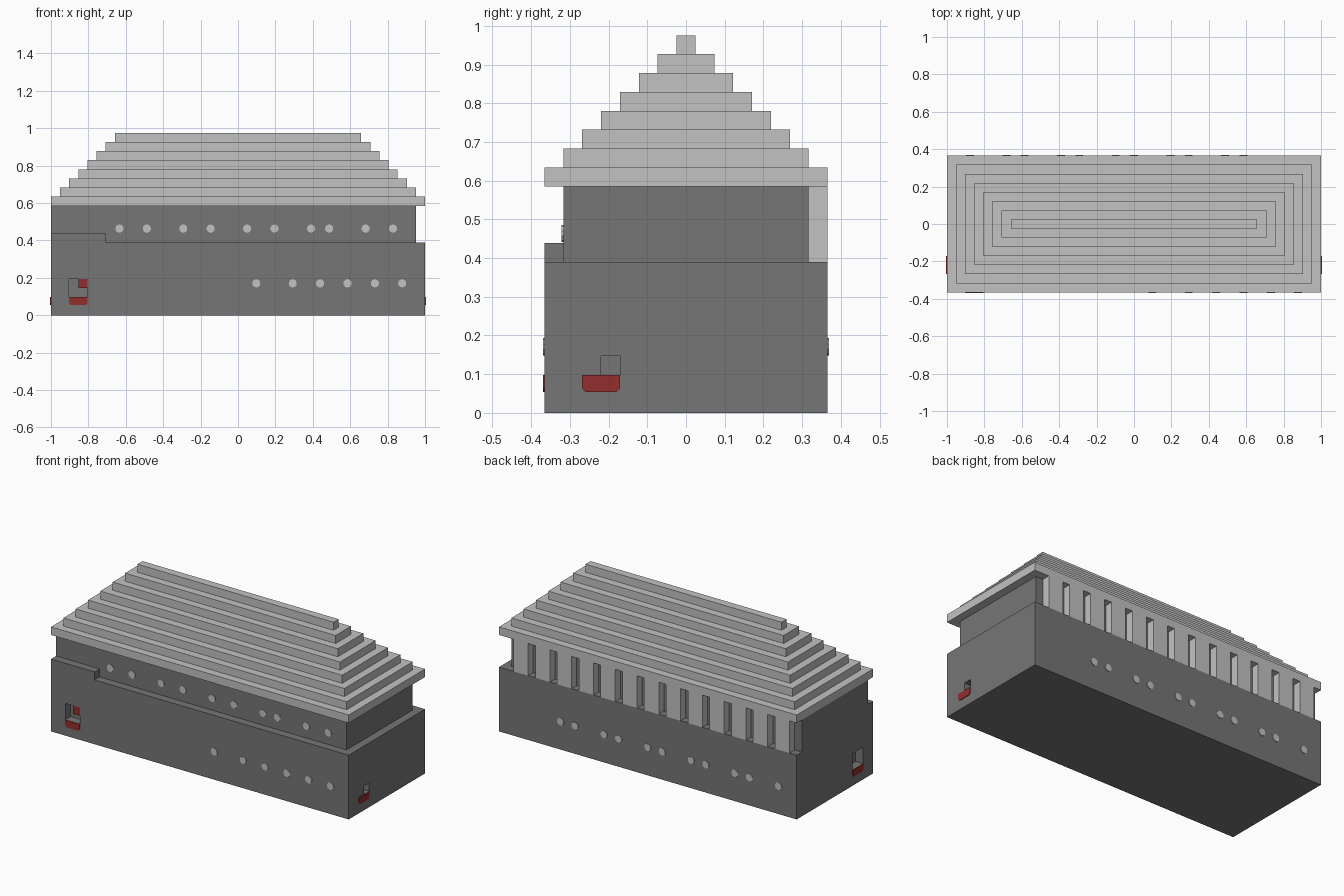
import bpy
import bmesh
from mathutils import Vector

if "Cube" in bpy.data.objects:
    bpy.data.objects.remove(bpy.data.objects["Cube"], do_unlink=True)

U = 2 / 41  # one building block; the hall is 41 blocks long


def material(name, rgb):
    m = bpy.data.materials.new(name)
    m.use_nodes = True
    m.diffuse_color = (*rgb, 1)
    m.node_tree.nodes["Principled BSDF"].inputs["Base Color"].default_value = (*rgb, 1)
    return m


light = material("light_stone", (0.54, 0.54, 0.54))
dark = material("dark_stone", (0.18, 0.18, 0.18))
red = material("red", (0.29, 0.026, 0.026))


def finish(name, bm, mat):
    bmesh.ops.recalc_face_normals(bm, faces=bm.faces)
    me = bpy.data.meshes.new(name)
    bm.to_mesh(me)
    bm.free()
    ob = bpy.data.objects.new(name, me)
    bpy.context.collection.objects.link(ob)
    if mat:
        me.materials.append(mat)
    return ob


def box(name, x, y, z, mat):
    """Box between block coordinates, each axis given as (low, high)."""
    bm = bmesh.new()
    bmesh.ops.create_cube(bm, size=1)
    for v in bm.verts:
        v.co = Vector([U * (r[0] if c < 0 else r[1]) for c, r in zip(v.co, (x, y, z))])
    return finish(name, bm, mat)


def plate(name, origin, right, normal, outline, mat, thick=0.004):
    """Thin wall plate from a 2D outline, in block units."""
    bm = bmesh.new()
    right, normal = Vector(right), Vector(normal)
    o = Vector(origin) * U
    verts = [bm.verts.new(o + right * a * U + Vector((0, 0, b * U))) for a, b in outline]
    face = bm.faces.new(verts)
    ext = bmesh.ops.extrude_face_region(bm, geom=[face])
    moved = [g for g in ext["geom"] if isinstance(g, bmesh.types.BMVert)]
    bmesh.ops.translate(bm, vec=normal * thick, verts=moved)
    return finish(name, bm, mat)


def stud(name, x, y, z, facing):
    bm = bmesh.new()
    bmesh.ops.create_circle(bm, cap_ends=True, segments=10, radius=0.46)
    outline = [(v.co.x, v.co.y) for v in bm.verts]
    bm.free()
    plate(name, (x, y, z), (1, 0, 0), (0, facing, 0), outline, light)


# Lower storey with recessed openings
base = box("lower_storey", (-20.5, 20.5), (-7.5, 7.5), (0, 8), dark)
openings = [
    ((-18.5, -16.5), (-8.5, -6.5), (2, 4)),
    ((19.5, 21.5), (-4.5, -3.5), (2, 3)),
    ((-21.5, -19.5), (-5.5, -3.5), (2, 4)),
]
for spans in openings:
    cutter = box("opening_cutter", *spans, None)
    cutter.hide_render = True
    mod = base.modifiers.new("opening", "BOOLEAN")
    mod.operation = "DIFFERENCE"
    mod.solver = "EXACT"
    mod.object = cutter
    bpy.context.view_layer.objects.active = base
    bpy.ops.object.modifier_apply(modifier=mod.name)
    bpy.data.objects.remove(cutter, do_unlink=True)

# Upper storey and raised front corner
box("upper_storey", (-20.5, 19.5), (-6.5, 6.5), (8, 12), dark)
box("front_parapet", (-20.5, -14.5), (-7.5, -6.5), (8, 9), dark)

# Rear colonnade
for i in range(13):
    x = 17.5 - 3 * i
    box(f"rear_column_{i + 1}", (x - 1, x + 1), (6.5, 7.5), (8, 12), light)

# Stepped roof
for i in range(8):
    hx, hy = 20.5 - i, 7.5 - i
    box(f"roof_step_{i + 1}", (-hx, hx), (-hy, hy), (12 + i, 13 + i), light)

# Round wall studs
for x in (-13, -10, -6, -3, 1, 4, 8, 10, 14, 17):
    stud("upper_front_stud", x, -6.5, 9.5, -1)
for x in (2, 6, 9, 12, 15, 18):
    stud("lower_front_stud", x, -7.5, 3.5, -1)
for x in (12, 10, 6, 4, 0, -2, -6, -8, -12, -14, -18):
    stud("rear_stud", x, 7.5, 3.5, 1)

# Red sills below the openings and a red block in the front one
sill = [(-1, 0), (-1, -0.7), (-0.8, -0.9), (0.8, -0.9), (1, -0.7), (1, 0)]
plate("front_sill", (-17.5, -7.5, 2), (1, 0, 0), (0, -1, 0), sill, red)
plate("right_sill", (20.5, -4.5, 2), (0, 1, 0), (1, 0, 0), sill, red)
plate("left_sill", (-20.5, -4.5, 2), (0, 1, 0), (-1, 0, 0), sill, red)
box("front_opening_block", (-17.5, -16.5), (-7.5, -6.5), (3, 4), red)
